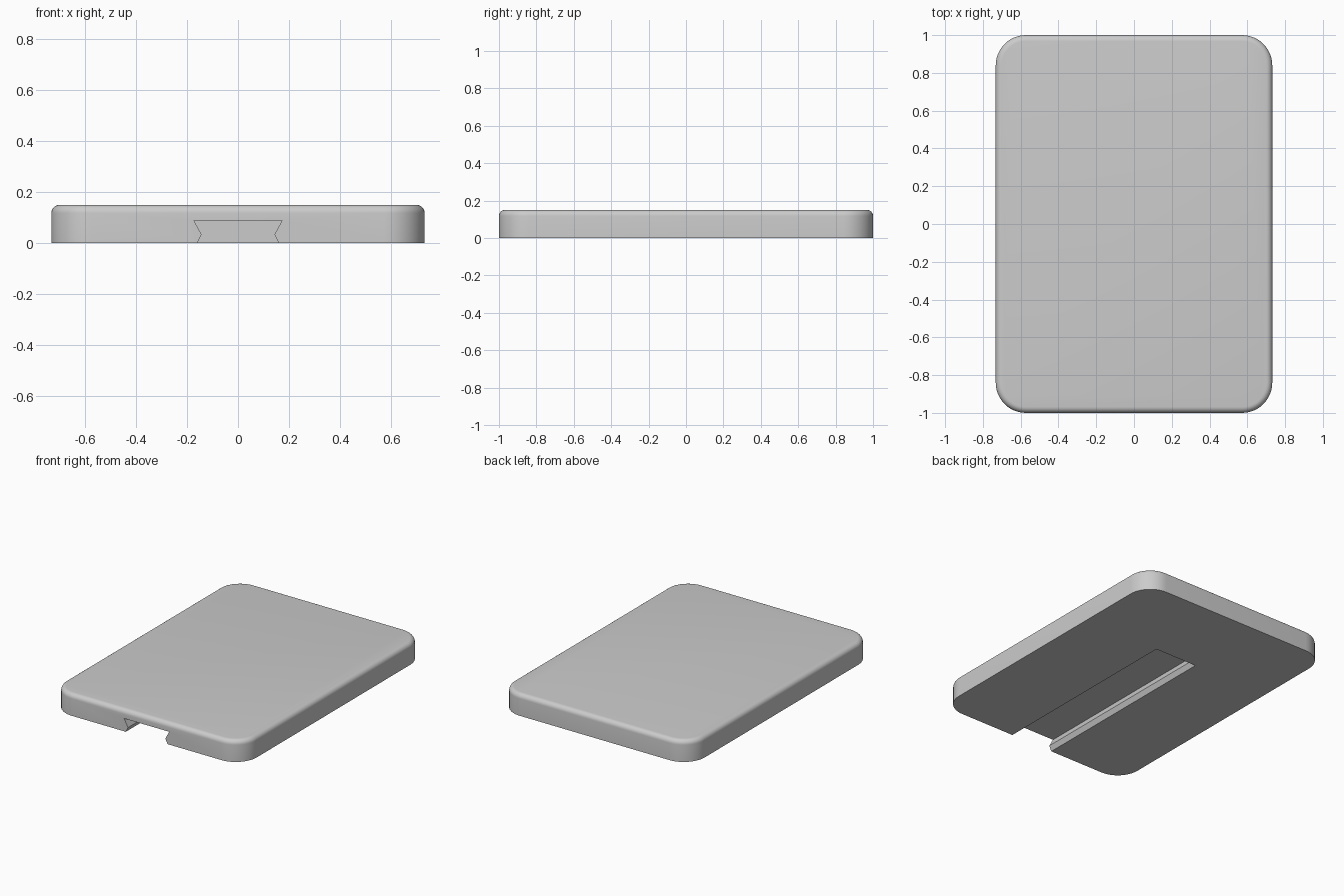
import bpy
import bmesh
import math

WIDTH, LENGTH, HEIGHT = 1.464, 2.0, 0.15
SLOT_END = 0.41

cube = bpy.data.objects.get("Cube")
if cube:
    bpy.data.objects.remove(cube, do_unlink=True)

grey = bpy.data.materials.new("light_grey")
grey.use_nodes = True
colour = (0.6, 0.6, 0.6, 1)
grey.diffuse_color = colour
grey.node_tree.nodes["Principled BSDF"].inputs["Base Color"].default_value = colour


def make_object(name, bm):
    bmesh.ops.recalc_face_normals(bm, faces=bm.faces)
    mesh = bpy.data.meshes.new(name)
    bm.to_mesh(mesh)
    bm.free()
    mesh.materials.append(grey)
    obj = bpy.data.objects.new(name, mesh)
    bpy.context.collection.objects.link(obj)
    return obj


# Slab: box with rounded corners and a softened top rim
bm = bmesh.new()
bmesh.ops.create_cube(bm, size=1)
for v in bm.verts:
    v.co = (v.co.x * WIDTH, v.co.y * LENGTH, (v.co.z + 0.5) * HEIGHT)
upright = [e for e in bm.edges if abs(e.verts[0].co.z - e.verts[1].co.z) > 0.1]
bmesh.ops.bevel(bm, geom=upright, offset=0.16, segments=12, profile=0.5, affect='EDGES')
rim = [e for e in bm.edges if all(v.co.z > HEIGHT - 0.001 for v in e.verts)]
bmesh.ops.bevel(bm, geom=rim, offset=0.032, segments=6, profile=0.5, affect='EDGES')
slab = make_object("slab", bm)

# Slot cutter: waisted dovetail profile, open at the front and underneath
half = [(0.168, -0.02), (0.16, 0), (0.143, 0.034), (0.173, 0.089)]
outline = half + [(-x, z) for x, z in reversed(half)]
bm = bmesh.new()
face = bm.faces.new([bm.verts.new((x, -1.1, z)) for x, z in outline])
swept = bmesh.ops.extrude_face_region(bm, geom=[face])["geom"]
for v in swept:
    if isinstance(v, bmesh.types.BMVert):
        v.co.y = SLOT_END
cutter = make_object("slot_cutter", bm)
cutter.hide_render = True

# Cut the slot, then remove the helper
cut = slab.modifiers.new("slot", 'BOOLEAN')
cut.operation = 'DIFFERENCE'
cut.solver = 'EXACT'
cut.object = cutter
bpy.ops.object.select_all(action='DESELECT')
slab.select_set(True)
bpy.context.view_layer.objects.active = slab
bpy.ops.object.modifier_apply(modifier=cut.name)
bpy.data.objects.remove(cutter, do_unlink=True)
bpy.ops.object.shade_smooth_by_angle(angle=math.radians(30))
